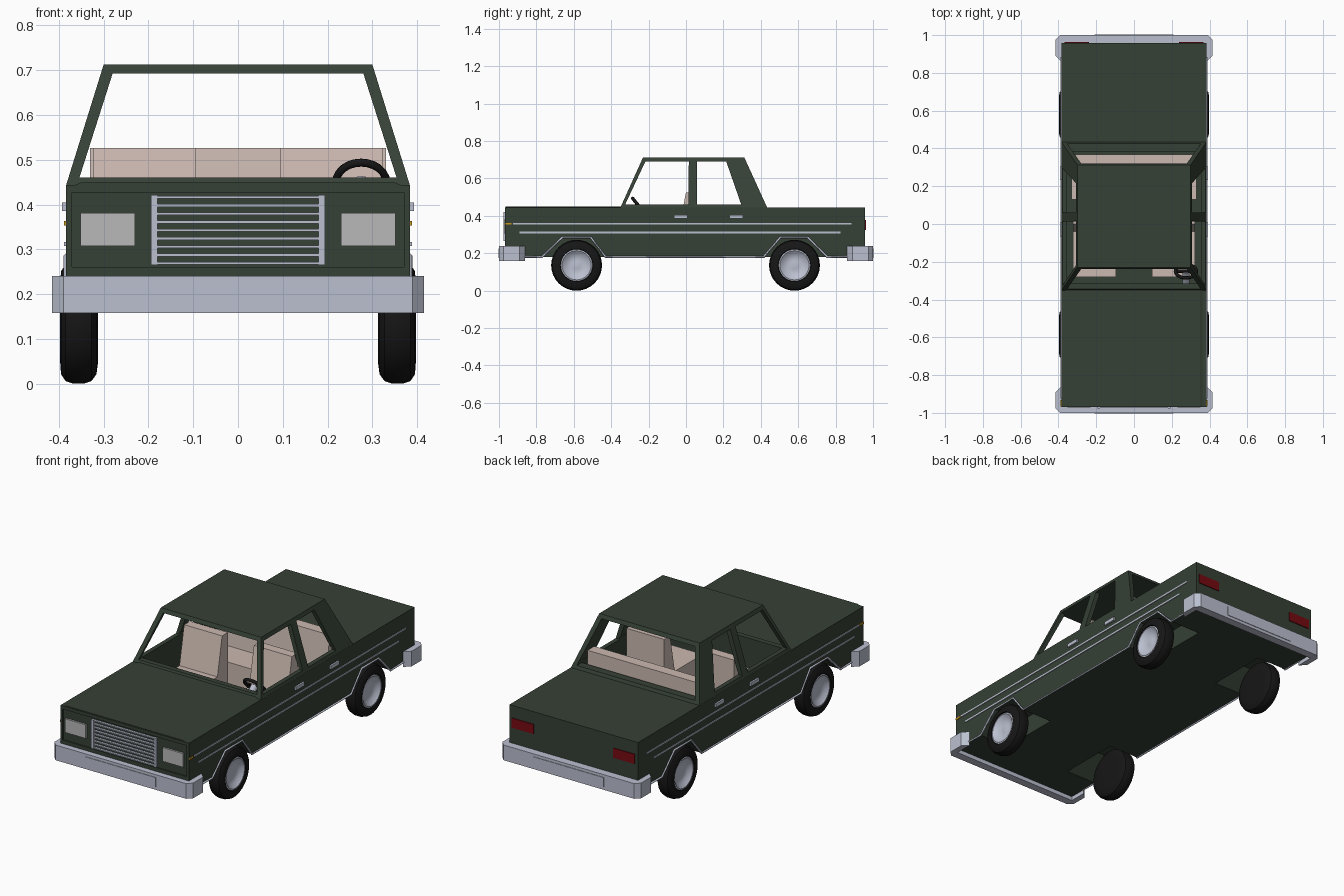
import bpy, bmesh, math
from mathutils import Vector

if "Cube" in bpy.data.objects:
    bpy.data.objects.remove(bpy.data.objects["Cube"])


def material(name, rgb):
    m = bpy.data.materials.new(name)
    m.diffuse_color = (*rgb, 1)
    m.use_nodes = True
    m.node_tree.nodes["Principled BSDF"].inputs["Base Color"].default_value = m.diffuse_color
    return m


GREEN = material("green_paint", (0.036, 0.052, 0.036))
CHROME = material("chrome", (0.50, 0.53, 0.63))
BEIGE = material("beige_fabric", (0.60, 0.49, 0.44))
RUBBER = material("rubber", (0.008, 0.008, 0.008))
LAMP = material("lamp_glass", (0.48, 0.48, 0.48))
RED = material("red_glass", (0.18, 0.003, 0.006))
AMBER = material("amber_glass", (0.6, 0.3, 0.01))


def finish(name, bm, mat):
    bmesh.ops.recalc_face_normals(bm, faces=bm.faces[:])
    me = bpy.data.meshes.new(name)
    bm.to_mesh(me)
    bm.free()
    ob = bpy.data.objects.new(name, me)
    bpy.context.collection.objects.link(ob)
    if mat:
        me.materials.append(mat)
    return ob


def prism(name, pts, axis, a, b, mat=None):
    """Extrude a 2D profile along an axis from a to b."""
    place = {'x': lambda p, t: (t, p[0], p[1]),
             'y': lambda p, t: (p[0], t, p[1]),
             'z': lambda p, t: (p[0], p[1], t)}[axis]
    bm = bmesh.new()
    lo = [bm.verts.new(place(p, a)) for p in pts]
    hi = [bm.verts.new(place(p, b)) for p in pts]
    bm.faces.new(lo)
    bm.faces.new(hi)
    n = len(pts)
    for i in range(n):
        j = (i + 1) % n
        bm.faces.new((lo[i], lo[j], hi[j], hi[i]))
    return finish(name, bm, mat)


def box(name, x, y, z, mat=None):
    pts = [(x[0], y[0]), (x[1], y[0]), (x[1], y[1]), (x[0], y[1])]
    return prism(name, pts, 'z', z[0], z[1], mat)


def cut(ob, cutter):
    mod = ob.modifiers.new("cut", 'BOOLEAN')
    mod.operation, mod.solver, mod.object = 'DIFFERENCE', 'EXACT', cutter
    bpy.context.view_layer.objects.active = ob
    bpy.ops.object.modifier_apply(modifier=mod.name)


def discard(*obs):
    for ob in obs:
        bpy.data.objects.remove(ob, do_unlink=True)


def smooth(ob, angle=35):
    bpy.ops.object.select_all(action='DESELECT')
    ob.select_set(True)
    bpy.context.view_layer.objects.active = ob
    bpy.ops.object.shade_smooth_by_angle(angle=math.radians(angle))


def lathe(name, profile, y, z, side, mat, n=32):
    """Spin (radius, x) points around a wheel axle."""
    bm = bmesh.new()
    rings = [[bm.verts.new((side * x, y + r * math.cos(2 * math.pi * k / n),
                            z + r * math.sin(2 * math.pi * k / n))) for k in range(n)]
             for r, x in profile]
    for p, q in zip(rings, rings[1:]):
        for k in range(n):
            j = (k + 1) % n
            bm.faces.new((p[k], p[j], q[j], q[k]))
    bmesh.ops.remove_doubles(bm, verts=bm.verts[:], dist=1e-5)
    ob = finish(name, bm, mat)
    smooth(ob)
    return ob


# Lower body with wheel wells, cabin hollow and recessed front panel
body = box("body", (-0.384, 0.384), (-0.968, 0.958), (0.18, 0.444), GREEN)
arch_front = [(-0.77, 0.18), (-0.66, 0.285), (-0.51, 0.285), (-0.43, 0.18)]
arch_rear = [(0.415, 0.18), (0.505, 0.285), (0.65, 0.285), (0.755, 0.18)]
for arch in (arch_front, arch_rear):
    shape = [(arch[0][0], 0.1)] + arch + [(arch[-1][0], 0.1)]
    for s in (-1, 1):
        well = prism("well_cutter", shape, 'x', s * 0.2, s * 0.5)
        cut(body, well)
        discard(well)
recess = box("recess_cutter", (-0.37, 0.37), (-1.1, -0.962), (0.26, 0.427))
cut(body, recess)
hollow = box("cabin_cutter", (-0.354, 0.354), (-0.315, 0.385), (0.2, 0.475))
cut(body, hollow)

# Cabin: tapered block opened by window prisms
bm = bmesh.new()
for x, y0, y1, z in ((0.384, -0.352, 0.435, 0.442), (0.30, -0.23, 0.312, 0.712)):
    for s in (-1, 1):
        for y in (y0, y1):
            bm.verts.new((s * x, y, z))
bmesh.ops.convex_hull(bm, input=bm.verts[:])
bmesh.ops.dissolve_limit(bm, angle_limit=0.01, verts=bm.verts[:], edges=bm.edges[:])
cabin = finish("cabin", bm, GREEN)
through = prism("screen_cutter", [(-0.354, 0.46), (0.354, 0.46), (0.28, 0.692), (-0.28, 0.692)],
                'y', -0.6, 0.6)
front_win = prism("window_cutter", [(-0.325, 0.461), (-0.217, 0.691), (0.015, 0.691), (0.012, 0.461)],
                  'x', -0.6, 0.6)
rear_win = prism("window_cutter", [(0.06, 0.461), (0.06, 0.691), (0.215, 0.691), (0.295, 0.461)],
                 'x', -0.6, 0.6)
for c in (through, front_win, rear_win, hollow):
    cut(cabin, c)
discard(recess, hollow, through, front_win, rear_win)

# Hood panel
prism("hood", [(-0.365, 0.443), (-0.35, 0.449), (0.35, 0.449), (0.365, 0.443)],
      'y', -0.966, -0.345, GREEN)

# Bumpers with plates
half = [(0.39, 1.0), (0.415, 0.975), (0.415, 0.89), (0.384, 0.86), (0.384, 0.955)]
outline = half + [(-x, y) for x, y in reversed(half)]
for s, end in ((-1, "front"), (1, "rear")):
    prism(end + "_bumper", [(x, s * y) for x, y in outline], 'z', 0.158, 0.24, CHROME)
    box(end + "_plate", (-0.21, 0.21), (s * 0.99, s * 1.003), (0.174, 0.225), CHROME)

# Grille
for i in range(9):
    z = 0.269 + i * 0.0184
    box("grille_slat", (-0.185, 0.185), (-0.974, -0.955), (z - 0.003, z + 0.003), CHROME)
for s in (-1, 1):
    box("grille_side", (s * 0.18, s * 0.194), (-0.976, -0.955), (0.265, 0.421), CHROME)

# Lamps, handles, trim and wheels on both sides
tyre = [(0, 0.315), (0.085, 0.312), (0.115, 0.316), (0.13, 0.327), (0.136, 0.345), (0.136, 0.367),
        (0.13, 0.385), (0.115, 0.395), (0.088, 0.397), (0.084, 0.385), (0, 0.36)]
hub = [(0, 0.35), (0.085, 0.36), (0.085, 0.392), (0.078, 0.394), (0.06, 0.378), (0.035, 0.371),
       (0.02, 0.373), (0, 0.375)]


def trim(name, pts, s):
    cu = bpy.data.curves.new(name, 'CURVE')
    cu.dimensions = '3D'
    cu.bevel_depth, cu.bevel_resolution, cu.use_fill_caps = 0.006, 0, True
    sp = cu.splines.new('POLY')
    sp.points.add(len(pts) - 1)
    for p, (y, z) in zip(sp.points, pts):
        p.co = (s * 0.384, y, z, 1)
    cu.materials.append(CHROME)
    bpy.context.collection.objects.link(bpy.data.objects.new(name, cu))


for s in (-1, 1):
    box("headlight", (s * 0.23, s * 0.352), (-0.972, -0.955), (0.307, 0.381), LAMP)
    box("taillight", (s * 0.237, s * 0.367), (0.95, 0.963), (0.325, 0.377), RED)
    box("side_marker", (s * 0.38, s * 0.388), (-0.965, -0.932), (0.353, 0.363), AMBER)
    box("upper_stripe", (s * 0.38, s * 0.388), (-0.925, 0.885), (0.354, 0.363), CHROME)
    box("lower_stripe", (s * 0.38, s * 0.388), (-0.89, 0.825), (0.307, 0.316), CHROME)
    for y in (-0.065, 0.232):
        box("door_handle", (s * 0.38, s * 0.393), (y, y + 0.073), (0.386, 0.405), CHROME)
    trim("sill_trim", [(-0.87, 0.182)] + arch_front + arch_rear + [(0.87, 0.182)], s)
    for y in (-0.585, 0.58):
        lathe("tyre", tyre, y, 0.136, s, RUBBER)
        lathe("wheel_hub", hub, y, 0.136, s, CHROME)
    prism("front_seat", [(-0.28, 0.2), (-0.28, 0.32), (-0.04, 0.32), (0.0, 0.526), (0.05, 0.526),
                         (0.05, 0.2)], 'x', s * 0.095, s * 0.322, BEIGE)

# Rear bench
prism("rear_bench", [(0.13, 0.2), (0.13, 0.32), (0.285, 0.32), (0.31, 0.526), (0.368, 0.526),
                     (0.368, 0.2)], 'x', -0.33, 0.33, BEIGE)

# Steering wheel, spoke and column
tilt = math.radians(-51)
centre = Vector((0.275, -0.25, 0.45))
axis = Vector((0, -math.sin(tilt), math.cos(tilt)))
bpy.ops.mesh.primitive_torus_add(major_radius=0.056, minor_radius=0.009, major_segments=24,
                                 minor_segments=8, location=centre, rotation=(tilt, 0, 0))
rim = bpy.context.object
rim.name = "steering_wheel"
rim.data.materials.append(RUBBER)
smooth(rim, 60)
bpy.ops.mesh.primitive_cube_add(size=1, location=centre, rotation=(tilt, 0, 0))
spoke = bpy.context.object
spoke.name, spoke.scale = "steering_spoke", (0.105, 0.02, 0.008)
spoke.data.materials.append(RUBBER)
bpy.ops.mesh.primitive_cylinder_add(vertices=12, radius=0.018, depth=0.09,
                                    location=centre - axis * 0.045, rotation=(tilt, 0, 0))
column = bpy.context.object
column.name = "steering_column"
column.data.materials.append(CHROME)
